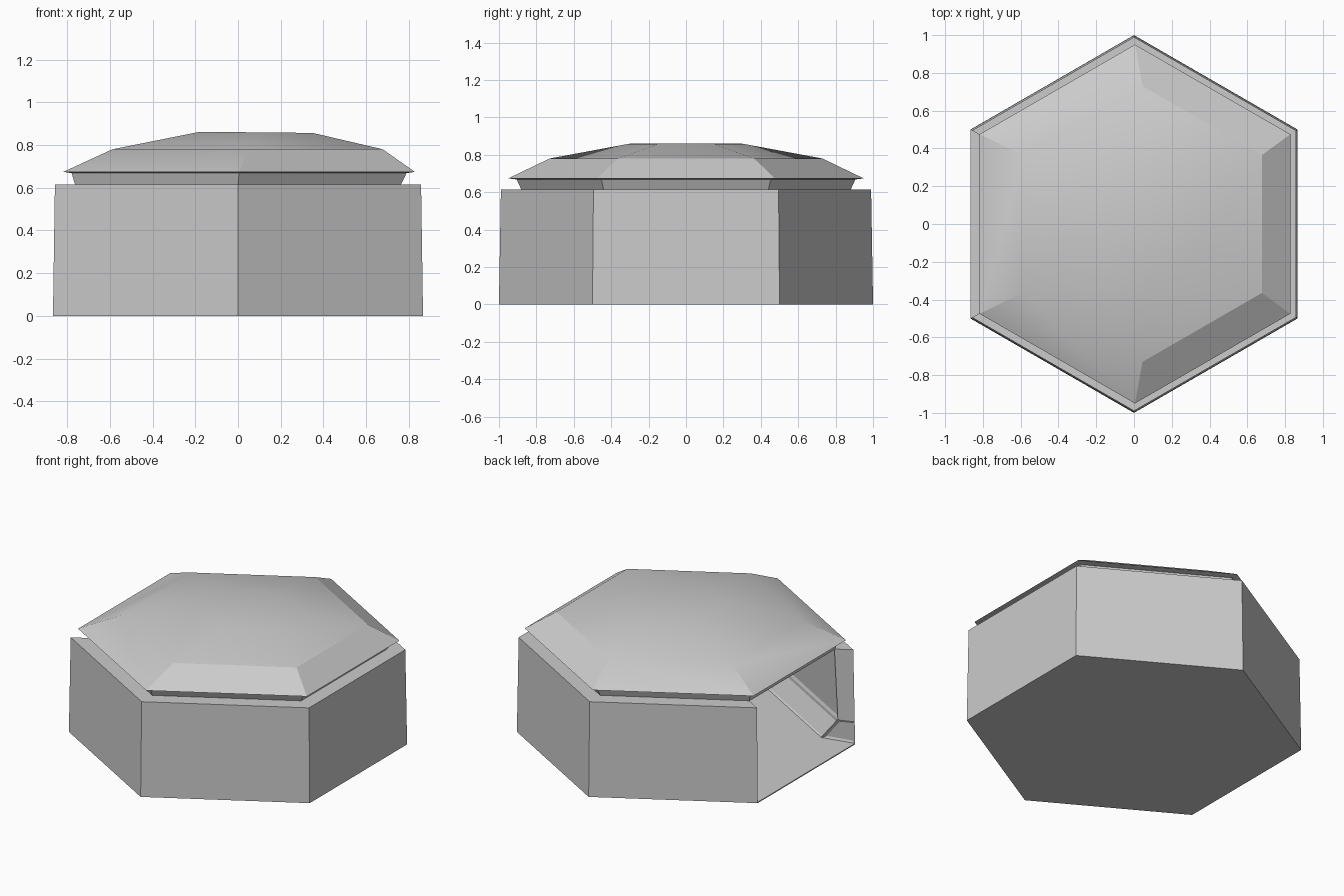
import bpy, bmesh
from math import cos, sin, radians
from mathutils import Vector

if "Cube" in bpy.data.objects:
    bpy.data.objects.remove(bpy.data.objects["Cube"])

C30 = cos(radians(30))


def corner(i, r, z, cx=0.0):
    a = radians(210 + 60 * i)
    return Vector((cx + r * cos(a), r * sin(a), z))


def finish(bm, name, smooth=None):
    me = bpy.data.meshes.new(name)
    bm.to_mesh(me)
    bm.free()
    ob = bpy.data.objects.new(name, me)
    bpy.context.collection.objects.link(ob)
    if smooth:
        bpy.ops.object.select_all(action='DESELECT')
        ob.select_set(True)
        bpy.context.view_layer.objects.active = ob
        bpy.ops.object.shade_smooth_by_angle(angle=radians(smooth))
    return ob


def ring_stack(name, rings, smooth=None):
    """Hexagonal rings (radius, z, x offset, x tilt) bridged and capped at both ends."""
    bm = bmesh.new()
    loops = []
    for r, z, cx, tilt in rings:
        loop = []
        for i in range(6):
            p = corner(i, r, z, cx)
            p.z -= tilt * (p.x - cx)
            loop.append(bm.verts.new(p))
        loops.append(loop)
    for a, b in zip(loops, loops[1:]):
        for i in range(6):
            j = (i + 1) % 6
            bm.faces.new((a[i], a[j], b[j], b[i]))
    bm.faces.new(loops[0])
    bm.faces.new(loops[-1])
    bmesh.ops.recalc_face_normals(bm, faces=bm.faces)
    return finish(bm, name, smooth)


# Thin floor plate
ring_stack("floor", [(1.0, 0, 0, 0), (0.999, 0.006, 0, 0)])

# Hollow roof dome: outer skin, eave, neck, inner skin
ring_stack("roof", [
    (0.305, 0.859, 0.085, 0.01),
    (0.73, 0.78, 0.045, 0),
    (0.95, 0.674, 0.005, 0),
    (0.905, 0.668, 0.005, 0),
    (0.88, 0.612, 0, 0),
    (0.85, 0.612, 0, 0),
    (0.87, 0.664, 0, 0),
    (0.70, 0.757, 0.045, 0),
    (0.29, 0.835, 0.085, 0.01),
], smooth=18)

# Wall profile (distance from centre, height, shift of the open end)
profile = [(0.866, 0.001, 0), (0.864, 0.15, 0), (0.857, 0.615, 0),
           (0.76, 0.615, 0.0), (0.785, 0.15, 0.02), (0.715, 0.001, 0.075)]
bm = bmesh.new()
along = Vector((C30, -0.5, 0))
cols = []
for i in range(6):
    col = []
    for a, z, s in profile:
        p = corner(i, a / C30, z)
        if i == 0:
            p += along * s
        elif i == 5:
            p += Vector((along.x, -along.y, 0)) * s
        col.append(bm.verts.new(p))
    cols.append(col)

panels = []
n = len(profile)
for a, b in zip(cols, cols[1:]):
    for k in range(n):
        m = (k + 1) % n
        f = bm.faces.new((a[k], b[k], b[m], a[m]))
        if k in (3, 4):
            panels.append(f)

# End caps on both sides of the open bay
for c in (cols[0], cols[-1]):
    panels.append(bm.faces.new((c[0], c[1], c[4], c[5])))
    bm.faces.new((c[1], c[2], c[3], c[4]))
bmesh.ops.recalc_face_normals(bm, faces=bm.faces)

# Recessed panels on the inner slopes and the end caps
bmesh.ops.inset_individual(bm, faces=panels, thickness=0.018, depth=-0.008,
                           use_even_offset=True)
finish(bm, "walls")
